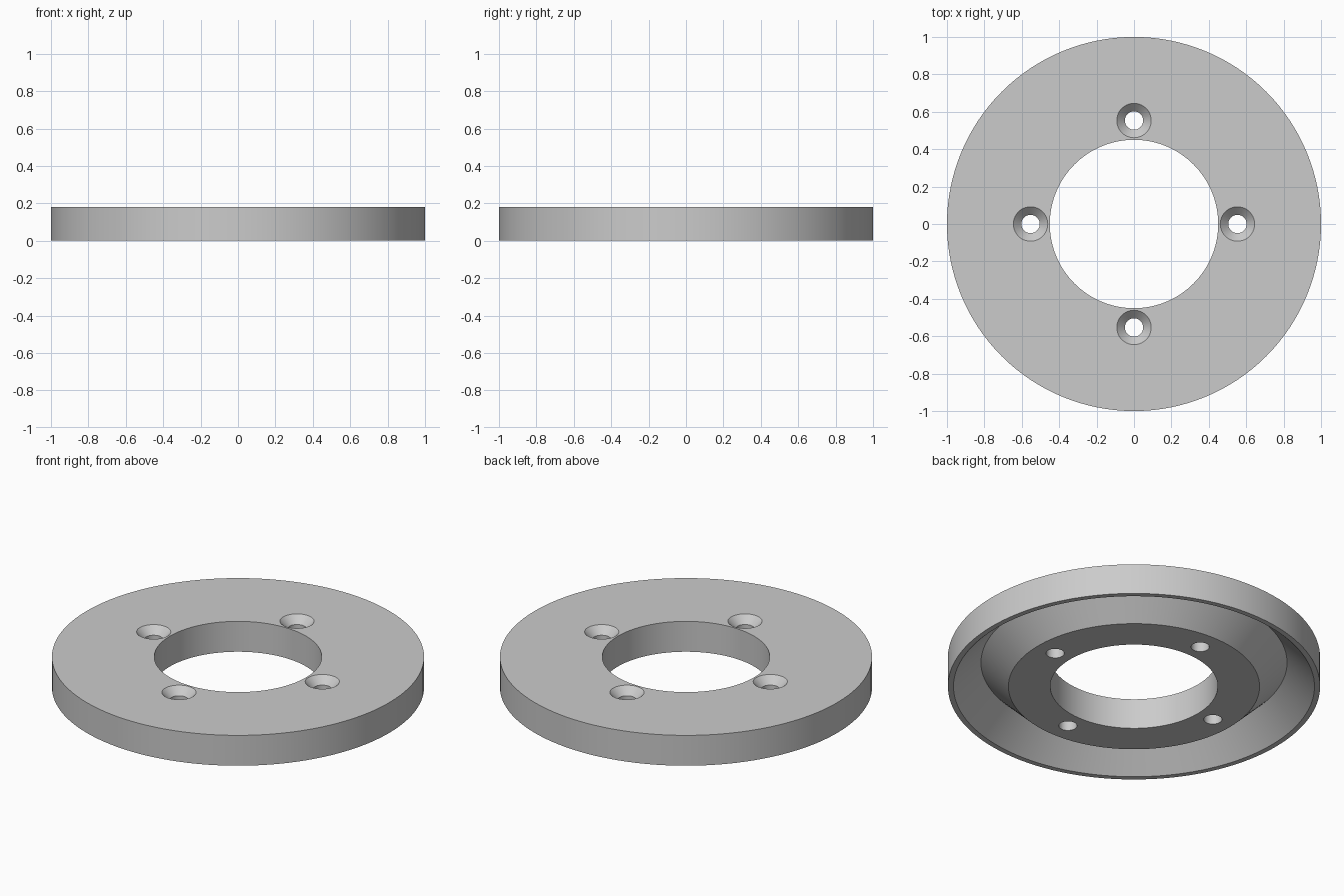
import bpy
import bmesh
from math import radians, pi, cos, sin

if "Cube" in bpy.data.objects:
    bpy.data.objects.remove(bpy.data.objects["Cube"], do_unlink=True)

HEIGHT = 0.18
BOLT_RADIUS = 0.553
HOLE = 0.049
SINK = 0.092

grey = bpy.data.materials.new("light grey metal")
grey.use_nodes = True
colour = (0.6, 0.6, 0.6, 1)
grey.diffuse_color = colour
grey.node_tree.nodes["Principled BSDF"].inputs["Base Color"].default_value = colour


def lathe(name, profile, steps, location=(0, 0, 0)):
    """Revolve a closed (radius, z) profile around the z axis."""
    bm = bmesh.new()
    verts = [bm.verts.new((r, 0, z)) for r, z in profile]
    edges = [bm.edges.new((v, verts[i - 1])) for i, v in enumerate(verts)]
    bmesh.ops.spin(bm, geom=verts + edges, cent=(0, 0, 0), axis=(0, 0, 1),
                   angle=2 * pi, steps=steps, use_merge=True)
    bmesh.ops.remove_doubles(bm, verts=bm.verts, dist=1e-5)
    bmesh.ops.recalc_face_normals(bm, faces=bm.faces)
    mesh = bpy.data.meshes.new(name)
    bm.to_mesh(mesh)
    bm.free()
    obj = bpy.data.objects.new(name, mesh)
    obj.location = location
    mesh.materials.append(grey)
    bpy.context.collection.objects.link(obj)
    return obj


# Ring with a V-shaped groove in its underside
inner, hub, rim = 0.45, 0.675, 0.97
half = (rim - hub) / 2
ring = lathe("flange_ring", [(inner, 0), (hub, 0), (hub + half, half), (rim, 0),
                             (1, 0), (1, HEIGHT), (inner, HEIGHT)], 128)

# Four countersunk screw holes
sink_depth = SINK - HOLE
lip = 0.004
screw = [(0, -0.05), (HOLE, -0.05), (HOLE, HEIGHT - sink_depth),
         (SINK + lip, HEIGHT + lip), (0, HEIGHT + lip)]
cutters = []
for i in range(4):
    a = i * pi / 2
    cutter = lathe("screw_hole_cutter", screw, 48,
                   (BOLT_RADIUS * cos(a), BOLT_RADIUS * sin(a), 0))
    cutter.hide_render = True
    cutters.append(cutter)
    cut = ring.modifiers.new("screw hole", "BOOLEAN")
    cut.operation = "DIFFERENCE"
    cut.solver = "EXACT"
    cut.object = cutter

bpy.ops.object.select_all(action="DESELECT")
ring.select_set(True)
bpy.context.view_layer.objects.active = ring
for name in [m.name for m in ring.modifiers]:
    bpy.ops.object.modifier_apply(modifier=name)
for cutter in cutters:
    bpy.data.objects.remove(cutter, do_unlink=True)

bpy.ops.object.shade_smooth_by_angle(angle=radians(30))
